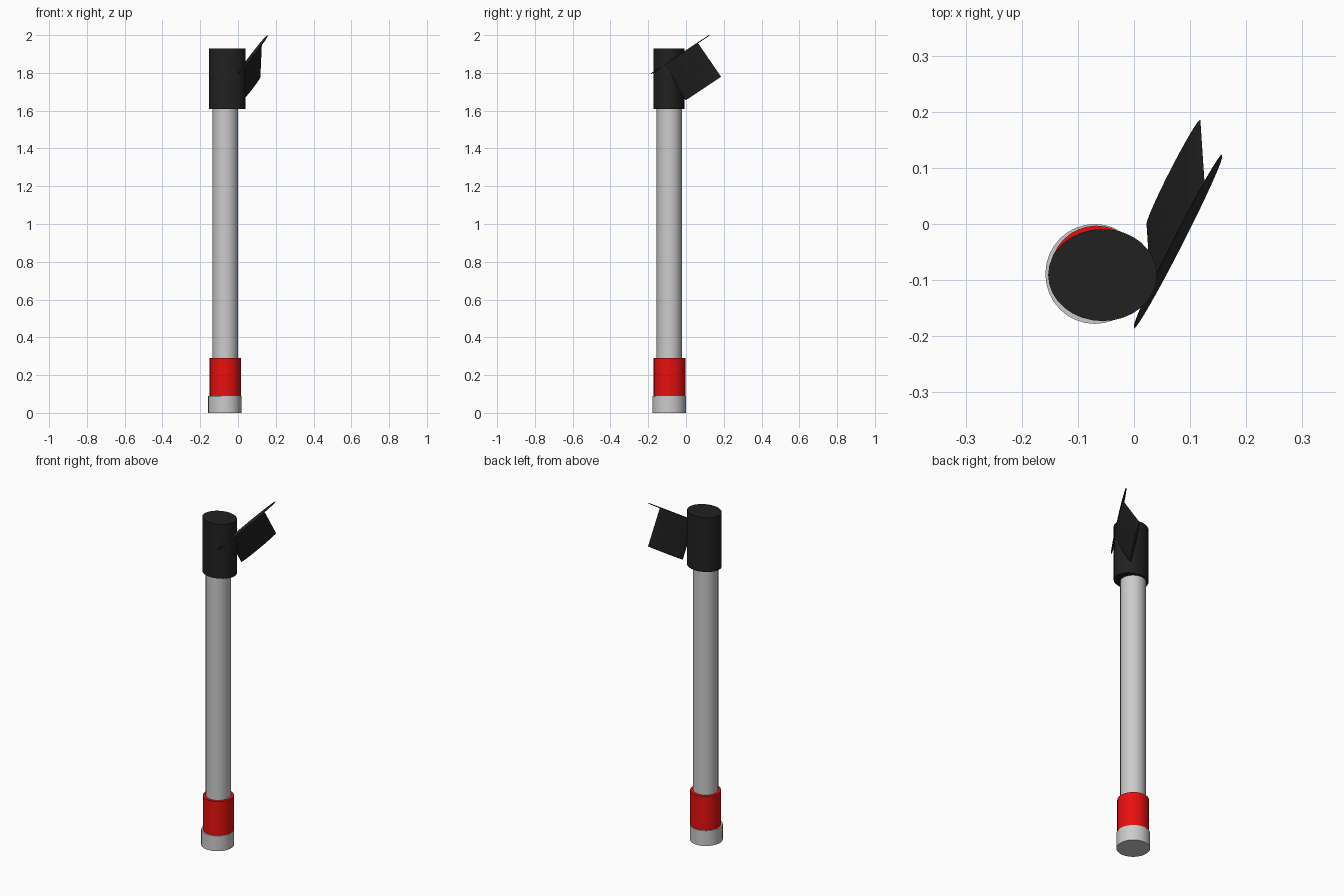
import bpy, math
from mathutils import Vector, Matrix

if "Cube" in bpy.data.objects:
    bpy.data.objects.remove(bpy.data.objects["Cube"])


def material(name, color):
    m = bpy.data.materials.new(name)
    m.diffuse_color = color
    m.use_nodes = True
    m.node_tree.nodes["Principled BSDF"].inputs["Base Color"].default_value = m.diffuse_color
    return m


BLACK = material("black_plastic", (0.015, 0.015, 0.015, 1))
RED = material("red_paint", (0.8, 0.005, 0.005, 1))


def finish(ob, name, mat):
    ob.name = name
    if mat:
        ob.data.materials.append(mat)
    bpy.ops.object.shade_smooth_by_angle(angle=math.radians(35))
    return ob


def upright(name, x, y, z0, z1, rx, ry, mat=None):
    bpy.ops.mesh.primitive_cylinder_add(vertices=32, radius=1, depth=1,
                                        location=(x, y, (z0 + z1) / 2))
    ob = bpy.context.object
    ob.scale = (rx, ry, z1 - z0)
    bpy.ops.object.transform_apply(location=False, rotation=False, scale=True)
    return finish(ob, name, mat)


# Pole assembly
upright("base_foot", -0.07, -0.089, 0, 0.09, 0.088, 0.089)
upright("red_collar", -0.067, -0.087, 0.09, 0.29, 0.083, 0.084, RED)
upright("pole", -0.067, -0.088, 0.28, 1.62, 0.067, 0.067)
upright("top_sleeve", -0.056, -0.091, 1.61, 1.93, 0.097, 0.082, BLACK)

# Tilted flat bracket: axes along its length, across its thickness and downwards
along = Vector((0.0785, 0.154, 0.102)).normalized()
down = Vector((-0.009, 0.121, -0.18))
down = (down - along * down.dot(along)).normalized()
across = down.cross(along)
centre = Vector((0.0785, -0.031, 1.897))


def flattened(name, half_length, half_width, start, end):
    bpy.ops.mesh.primitive_cylinder_add(vertices=32, radius=1, depth=1)
    ob = bpy.context.object
    cols = (along * half_length, across * half_width, -down * (end - start))
    mat = Matrix(cols).transposed().to_4x4()
    mat.translation = centre + down * (start + end) / 2
    ob.data.transform(mat)
    # Keep normals outward if the axes are left-handed
    if mat.determinant() < 0:
        ob.data.flip_normals()
    return finish(ob, name, BLACK)


flattened("bracket_flange", 0.201, 0.009, -0.002, 0.002)
flattened("bracket_blade", 0.122, 0.007, 0, 0.218)
